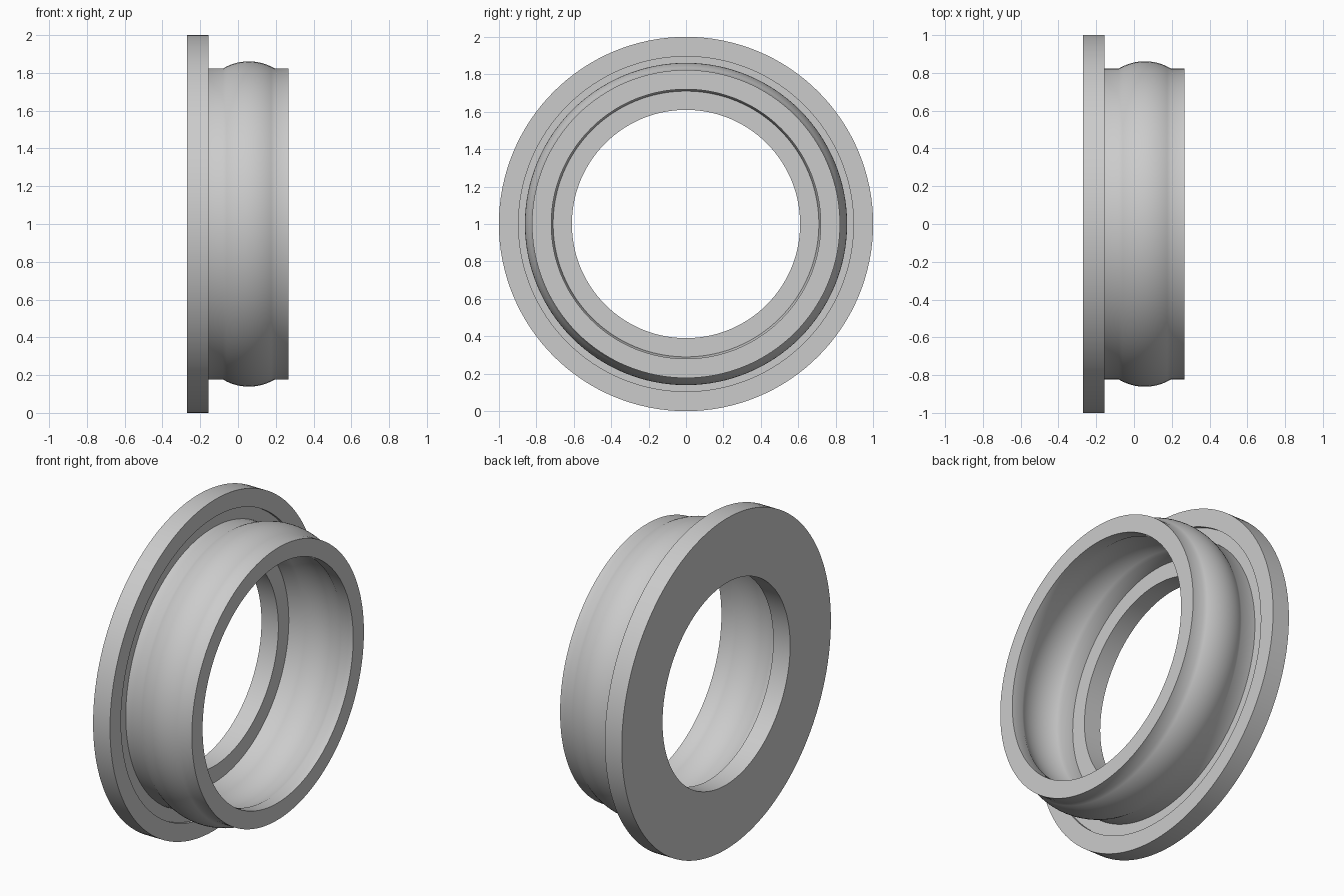
import bpy, bmesh, math

if "Cube" in bpy.data.objects:
    bpy.data.objects.remove(bpy.data.objects["Cube"], do_unlink=True)

SEGMENTS = 128

grey = bpy.data.materials.new("neutral grey")
grey.use_nodes = True
colour = (0.6, 0.6, 0.6, 1)
grey.diffuse_color = colour
grey.node_tree.nodes["Principled BSDF"].inputs["Base Color"].default_value = colour


def bulge(radius, height, start=-0.08, end=0.195, steps=14):
    """Circular arc swelling outward between two points of the sleeve."""
    half, mid = (end - start) / 2, (start + end) / 2
    arc = (half ** 2 + height ** 2) / (2 * height)
    points = []
    for i in range(steps + 1):
        x = -half + 2 * half * i / steps
        points.append((mid + x, radius + math.sqrt(arc ** 2 - x ** 2) - arc + height))
    return points


def lathe(name, profile):
    """Revolve a closed (x, radius) profile about the x axis."""
    bm = bmesh.new()
    rings = []
    for i in range(SEGMENTS):
        a = 2 * math.pi * i / SEGMENTS
        rings.append([bm.verts.new((x, r * math.cos(a), 1 + r * math.sin(a)))
                      for x, r in profile])
    n = len(profile)
    for i, ring in enumerate(rings):
        nxt = rings[(i + 1) % SEGMENTS]
        for j in range(n):
            k = (j + 1) % n
            bm.faces.new((ring[j], ring[k], nxt[k], nxt[j]))
    bmesh.ops.recalc_face_normals(bm, faces=bm.faces)
    mesh = bpy.data.meshes.new(name)
    bm.to_mesh(mesh)
    bm.free()
    mesh.materials.append(grey)
    obj = bpy.data.objects.new(name, mesh)
    bpy.context.collection.objects.link(obj)
    bpy.ops.object.select_all(action="DESELECT")
    obj.select_set(True)
    bpy.context.view_layer.objects.active = obj
    bpy.ops.object.shade_smooth_by_angle(angle=math.radians(40))


# Flange, shallow face recess, bulged sleeve and bore in one section
outer = [(-0.27, 0.61), (-0.27, 1.0), (-0.157, 1.0), (-0.157, 0.895),
         (-0.175, 0.895), (-0.175, 0.823)]
outer += bulge(0.823, 0.038)
rim = [(0.267, 0.823), (0.267, 0.72)]
inner = bulge(0.72, 0.038)[::-1] + [(-0.157, 0.71), (-0.157, 0.61)]
lathe("flanged_sleeve", outer + rim + inner)
